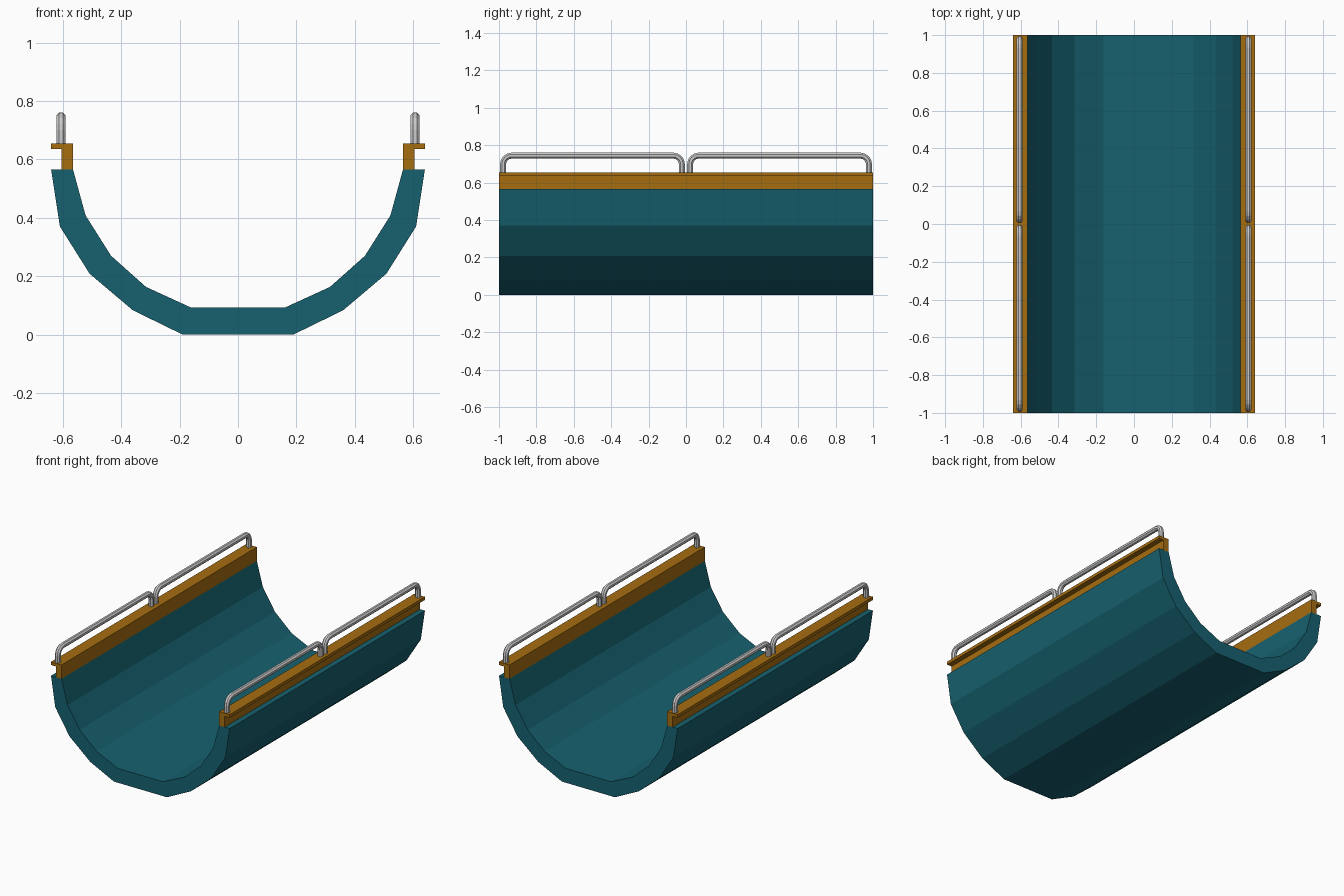
import bpy, bmesh
from math import sin, cos, pi
from mathutils import Vector

if "Cube" in bpy.data.objects:
    bpy.data.objects.remove(bpy.data.objects["Cube"])


def material(name, color):
    m = bpy.data.materials.new(name)
    m.diffuse_color = (*color, 1)
    m.use_nodes = True
    m.node_tree.nodes["Principled BSDF"].inputs["Base Color"].default_value = m.diffuse_color
    return m


def finish(bm, name, mat=None):
    bmesh.ops.recalc_face_normals(bm, faces=bm.faces)
    me = bpy.data.meshes.new(name)
    bm.to_mesh(me)
    bm.free()
    ob = bpy.data.objects.new(name, me)
    bpy.context.collection.objects.link(ob)
    if mat:
        me.materials.append(mat)
    return ob


def extrude_profile(name, pts, mat):
    """Extrude an (x, z) outline along the full length in y."""
    bm = bmesh.new()
    face = bm.faces.new([bm.verts.new((x, -1, z)) for x, z in pts])
    ext = bmesh.ops.extrude_face_region(bm, geom=[face])["geom"]
    verts = [g for g in ext if isinstance(g, bmesh.types.BMVert)]
    bmesh.ops.translate(bm, verts=verts, vec=(0, 2, 0))
    return finish(bm, name, mat)


def sweep_tube(name, path, x, apothem, sides=8):
    """Sweep a polygon section along a (y, z) path at fixed x."""
    bm = bmesh.new()
    path = [Vector((0, y, z)) for y, z in path]
    r = apothem / cos(pi / sides)
    rings = []
    for i, p in enumerate(path):
        t = path[min(i + 1, len(path) - 1)] - path[max(i - 1, 0)]
        t.normalize()
        n = Vector((0, -t.z, t.y))
        ring = []
        for k in range(sides):
            a = 2 * pi * (k + 0.5) / sides
            ring.append(bm.verts.new(p + Vector((x + r * cos(a), 0, 0)) + n * r * sin(a)))
        rings.append(ring)
    for a, b in zip(rings, rings[1:]):
        for k in range(sides):
            j = (k + 1) % sides
            bm.faces.new((a[k], a[j], b[j], b[k]))
    bm.faces.new(rings[0])
    bm.faces.new(rings[-1])
    return finish(bm, name)


teal = material("teal", (0.008, 0.12, 0.16))
ochre = material("ochre", (0.38, 0.155, 0.005))

# Half-pipe trough
outer = [(-0.64, 0.565), (-0.61, 0.37), (-0.508, 0.208), (-0.36, 0.083), (-0.19, 0)]
inner = [(-0.565, 0.565), (-0.522, 0.408), (-0.435, 0.27), (-0.315, 0.163), (-0.162, 0.093)]


def mirrored(half):
    return half + [(-x, z) for x, z in reversed(half)]


extrude_profile("trough", mirrored(outer) + mirrored(inner)[::-1], teal)

# Handrail path: two legs joined by rounded corners
TOP, BASE, BEND = 0.744, 0.65, 0.045


def rail_path(y0, y1):
    arc = [(BEND * (1 - cos(i * pi / 8)), TOP - BEND + BEND * sin(i * pi / 8)) for i in range(5)]
    return ([(y0, BASE)] + [(y0 + d, z) for d, z in arc]
            + [(y1 - d, z) for d, z in reversed(arc)] + [(y1, BASE)])


# L-shaped ledges and handrails on both sides
ledge = [(0.565, 0.565), (0.605, 0.565), (0.605, 0.635), (0.64, 0.635), (0.64, 0.655), (0.565, 0.655)]
for side, s in (("left", -1), ("right", 1)):
    extrude_profile(f"{side}_ledge", [(s * x, z) for x, z in ledge], ochre)
    for end, y0, y1 in (("front", -0.978, -0.022), ("back", 0.022, 0.978)):
        rail = sweep_tube(f"{side}_{end}_handrail", rail_path(y0, y1), s * 0.606, 0.016)
